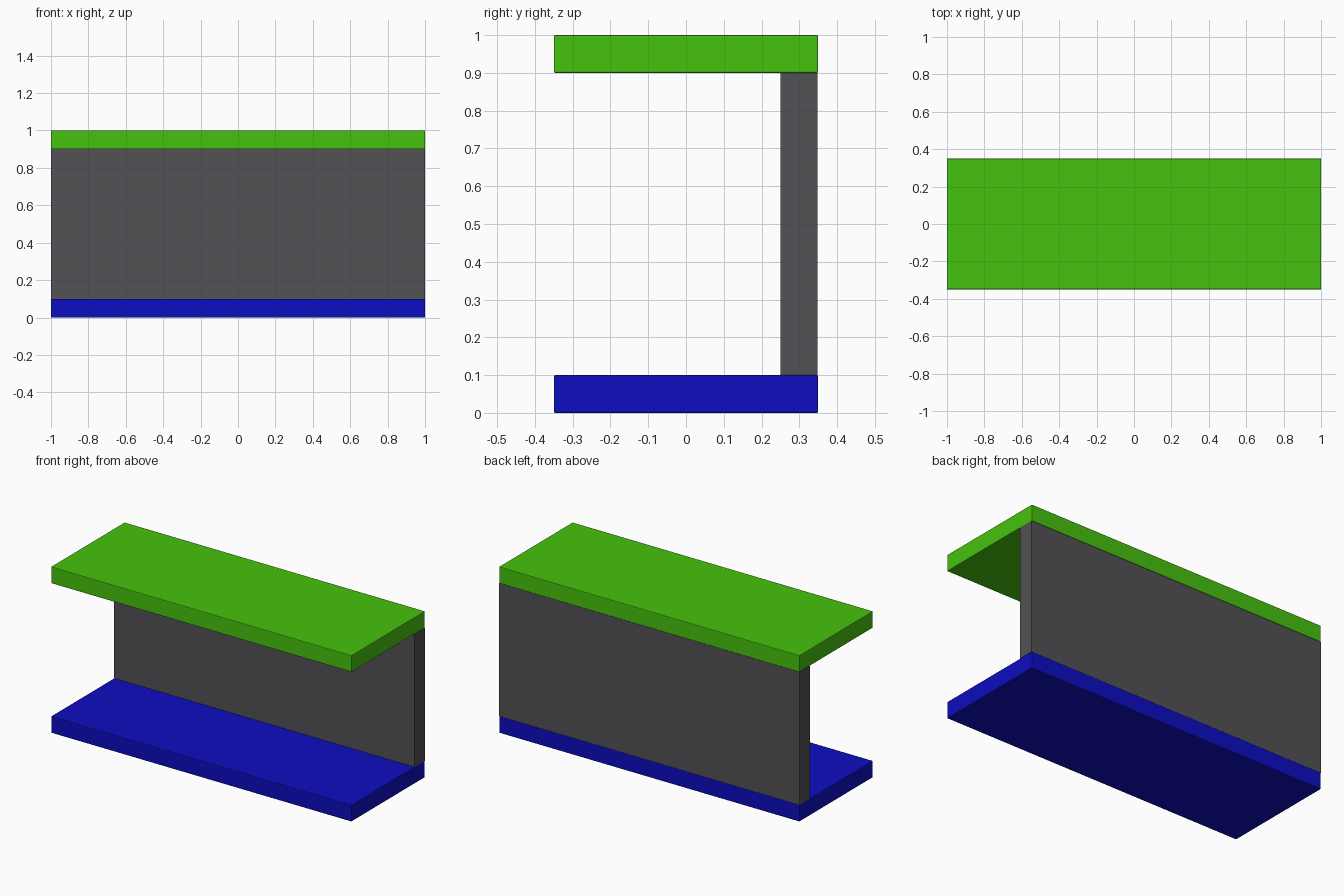
import bpy

cube = bpy.data.objects.get("Cube")
if cube:
    bpy.data.objects.remove(cube, do_unlink=True)


def material(name, rgb):
    mat = bpy.data.materials.new(name)
    mat.use_nodes = True
    color = (*rgb, 1.0)
    mat.diffuse_color = color
    mat.node_tree.nodes["Principled BSDF"].inputs["Base Color"].default_value = color
    return mat


def box(name, low, high, mat, bevel=0.0):
    """Axis-aligned box between two corners, with optional softened edges."""
    center = [(a + b) / 2 for a, b in zip(low, high)]
    bpy.ops.mesh.primitive_cube_add(size=1, location=center)
    obj = bpy.context.object
    obj.name = obj.data.name = name
    obj.scale = [b - a for a, b in zip(low, high)]
    bpy.ops.object.transform_apply(location=False, rotation=False, scale=True)
    obj.data.materials.append(mat)
    if bevel:
        mod = obj.modifiers.new("soft_edges", 'BEVEL')
        mod.width = bevel
        mod.segments = 2
    return obj


green = material("bright green", (0.062, 0.54, 0.004))
blue = material("deep blue", (0.004, 0.004, 0.53))
grey = material("dark grey", (0.085, 0.085, 0.093))

# Bottom and top slabs
box("base_slab", (-1, -0.35, 0), (1, 0.35, 0.1), blue, 0.004)
box("top_slab", (-1, -0.35, 0.9), (1, 0.35, 1), green, 0.004)

# Upright panel along the back edge
box("back_wall", (-1, 0.25, 0.1), (1, 0.348, 0.9), grey)
